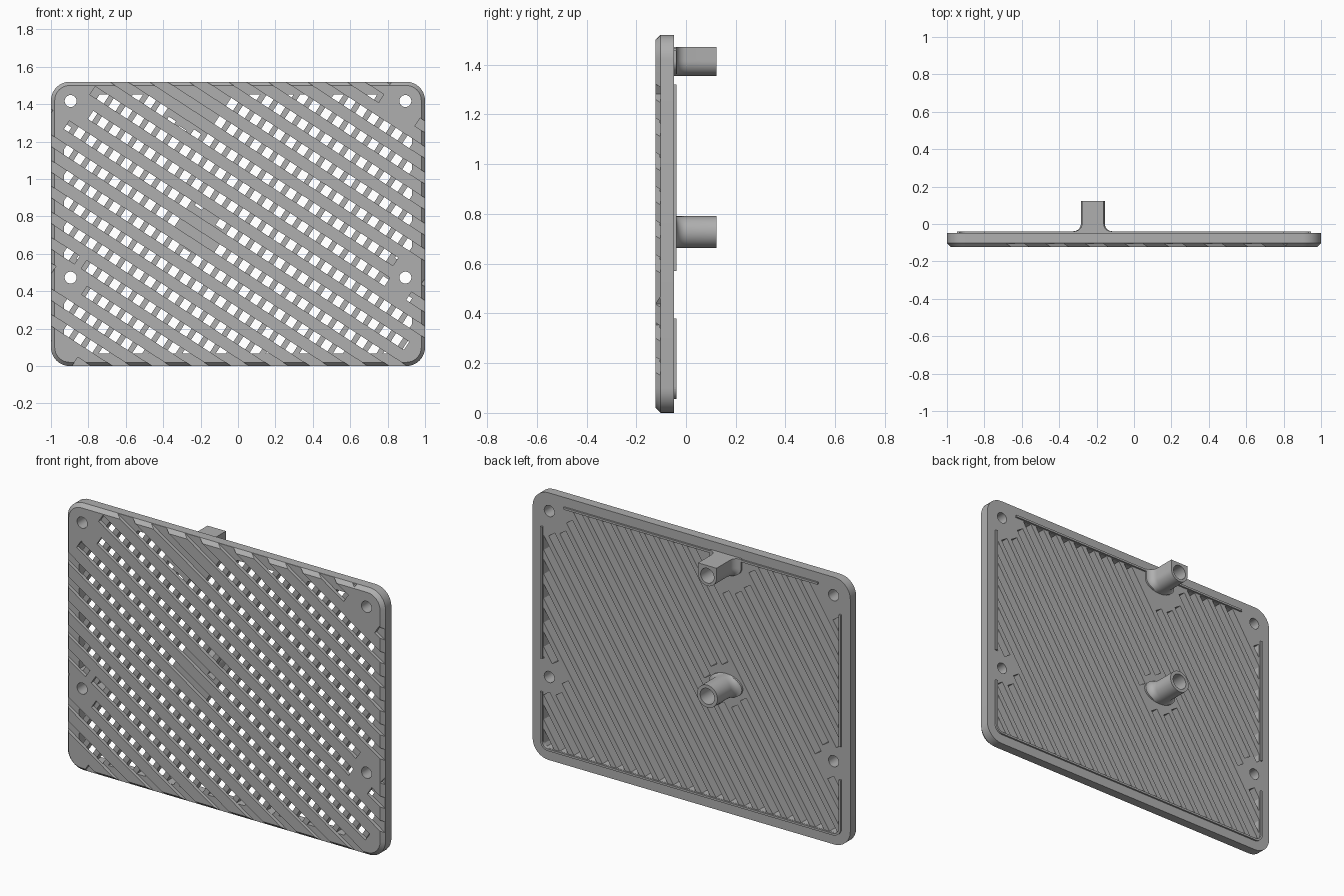
import bpy, bmesh, math
from mathutils import Vector

if "Cube" in bpy.data.objects:
    bpy.data.objects.remove(bpy.data.objects["Cube"], do_unlink=True)

grey = bpy.data.materials.new("grey plastic")
grey.use_nodes = True
grey.diffuse_color = (0.43, 0.43, 0.43, 1)
grey.node_tree.nodes["Principled BSDF"].inputs["Base Color"].default_value = grey.diffuse_color

W, H = 1.0, 1.52
FRONT, BACK, TOP = -0.123, -0.049, 0.123
FLOOR = -0.103
TILT = math.radians(33)
SCREWS = [(s * 0.895, z) for s in (-1, 1) for z in (1.417, 0.473)]
POST_X, POST_LOW, POST_HIGH = -0.22, 0.727, 1.413


def finish(bm, name):
    bmesh.ops.recalc_face_normals(bm, faces=bm.faces)
    mesh = bpy.data.meshes.new(name)
    bm.to_mesh(mesh)
    bm.free()
    obj = bpy.data.objects.new(name, mesh)
    obj.data.materials.append(grey)
    bpy.context.collection.objects.link(obj)
    return obj


def smooth(obj):
    bpy.ops.object.select_all(action="DESELECT")
    obj.select_set(True)
    bpy.context.view_layer.objects.active = obj
    bpy.ops.object.shade_smooth_by_angle(angle=math.radians(30))


def prisms(name, outlines, y0, y1):
    """Extrude x-z outlines from y0 to y1."""
    bm = bmesh.new()
    for pts in outlines:
        face = bm.faces.new([bm.verts.new((x, y0, z)) for x, z in pts])
        ext = bmesh.ops.extrude_face_region(bm, geom=[face])["geom"]
        moved = [v for v in ext if isinstance(v, bmesh.types.BMVert)]
        bmesh.ops.translate(bm, verts=moved, vec=(0, y1 - y0, 0))
    return finish(bm, name)


def loft(name, rings):
    """Skin closed rings and cap both ends."""
    bm = bmesh.new()
    loops = [[bm.verts.new(p) for p in ring] for ring in rings]
    n = len(loops[0])
    for a, b in zip(loops, loops[1:]):
        for i in range(n):
            j = (i + 1) % n
            bm.faces.new((a[i], a[j], b[j], b[i]))
    bm.faces.new(loops[0])
    bm.faces.new(loops[-1])
    return finish(bm, name)


def arc(cx, cz, r, a0, a1, n=8):
    angles = [math.radians(a0 + (a1 - a0) * i / n) for i in range(n + 1)]
    return [(cx + r * math.cos(a), cz + r * math.sin(a)) for a in angles]


def plate_ring(inset, y, r=0.1):
    pts = []
    for i, (sx, sz) in enumerate([(1, 1), (-1, 1), (-1, -1), (1, -1)]):
        pts += arc(sx * (W - r), H / 2 + sz * (H / 2 - r), r - inset, 90 * i, 90 * i + 90)
    return [(x, y, z) for x, z in pts]


def clip(pts, x0, x1, z0, z1):
    """Trim a convex outline to a rectangle."""
    for axis, limit, sign in ((0, x0, 1), (0, x1, -1), (1, z0, 1), (1, z1, -1)):
        out = []
        for p, q in zip(pts, pts[1:] + pts[:1]):
            dp, dq = sign * (p[axis] - limit), sign * (q[axis] - limit)
            if dp >= 0:
                out.append(p)
            if dp * dq < 0:
                out.append(tuple(Vector(p).lerp(Vector(q), dp / (dp - dq))))
        pts = out
    return pts


def grooves(start, angle, pitch, width, pads, bounds):
    """Parallel slots that stop square at round pads."""
    d = Vector((math.cos(angle), math.sin(angle)))
    n = Vector((-d.y, d.x))
    half = n * width / 2
    out = []
    for k in range(-40, 41):
        p = Vector(start) + n * pitch * k
        gaps = []
        for x, z, r in pads:
            c = Vector((x, z)) - p
            if abs(c.dot(n)) < r:
                reach = math.sqrt(r * r - c.dot(n) ** 2)
                gaps.append((c.dot(d) - reach, c.dot(d) + reach))
        t = -4
        for g0, g1 in sorted(gaps) + [(4, 4)]:
            if g0 - t > 0.02:
                quad = [p + d * t - half, p + d * g0 - half, p + d * g0 + half, p + d * t + half]
                poly = clip([tuple(v) for v in quad], *bounds)
                if len(poly) > 2:
                    out.append(poly)
            t = max(t, g1)
    return out


def cut(obj, cutter):
    mod = obj.modifiers.new("cut", "BOOLEAN")
    mod.operation, mod.solver, mod.object = "DIFFERENCE", "EXACT", cutter
    bpy.context.view_layer.objects.active = obj
    bpy.ops.object.modifier_apply(modifier=mod.name)
    bpy.data.objects.remove(cutter, do_unlink=True)


# Plate with rounded corners and a chamfered front edge
plate = loft("grille_plate", [plate_ring(0.02, FRONT), plate_ring(0, FRONT + 0.021), plate_ring(0, BACK)])

# Slanted front grooves run out to the edges, around the screw pads
screw_pads = [(x, z, 0.13 if z > 1 else 0.1) for x, z in SCREWS]
corner_pads = [(s * 0.96, 0.04, 0.09) for s in (-1, 1)]
front = grooves((-0.85, H), -TILT, 0.115, 0.052, screw_pads + corner_pads, (-1.1, 1.1, -0.1, 1.6))
cut(plate, prisms("front_cutter", front, FRONT - 0.05, FLOOR))

# Back slots at right angles, inside the border, open the grille
post_pads = [(POST_X, POST_LOW, 0.12), (POST_X, POST_HIGH, 0.16)]
back = grooves((0, 0.76), math.pi / 2 - TILT, 0.075, 0.045, screw_pads + post_pads,
               (-0.93, 0.93, 0.068, 1.452))
cut(plate, prisms("back_cutter", back, FLOOR - 0.002, 0.05))

# Screw holes
holes = [arc(x, z, 0.032, 0, 345, 23) for x, z in SCREWS]
cut(plate, prisms("screw_cutter", holes, -0.3, 0.1))
smooth(plate)

# Thin locating lips on the back
LIP = BACK + 0.01


def bar(x0, x1, z0, z1):
    return [(x0, z0), (x1, z0), (x1, z1), (x0, z1)]


prisms("top_lip", [bar(-0.8, 0.8, 1.455, 1.467)], BACK - 0.01, LIP)
prisms("side_lips", [bar(s * 0.94 - 0.006, s * 0.94 + 0.006, 0.57, 1.32) for s in (-1, 1)],
       BACK - 0.01, LIP)


def lower_path(r):
    cx, cz = 0.896, 0.105
    return ([(-cx - r, 0.38)] + arc(-cx, cz, r, 180, 270) + arc(cx, cz, r, 270, 360) + [(cx + r, 0.38)])


prisms("bottom_lip", [lower_path(0.05) + lower_path(0.038)[::-1]], BACK - 0.01, LIP)


# Hollow posts, flared sideways at the base
def post(name, z, radius, bore, square_top):
    def ring(rx, rz, y, squared):
        pts = []
        for i in range(48):
            a = math.tau * i / 48
            c, s = math.cos(a), math.sin(a)
            k = 1 / max(abs(c), abs(s)) if squared and s >= 0 else 1
            pts.append((POST_X + rx * k * c, y, z + rz * k * s))
        return pts

    flare = 0.04
    rings = [ring(radius + flare, radius, BACK - 0.01, square_top)]
    for i in range(7):
        a = math.pi / 2 * i / 6
        rings.append(ring(radius + flare * (1 - math.sin(a)), radius,
                          LIP + flare * (1 - math.cos(a)), square_top))
    rings.append(ring(radius, radius, TOP, square_top))
    rings.append(ring(bore, bore, TOP, False))
    rings.append(ring(bore, bore, BACK + 0.005, False))
    smooth(loft(name, rings))


post("center_post", POST_LOW, 0.064, 0.045, False)
post("top_post", POST_HIGH, 0.058, 0.042, True)
